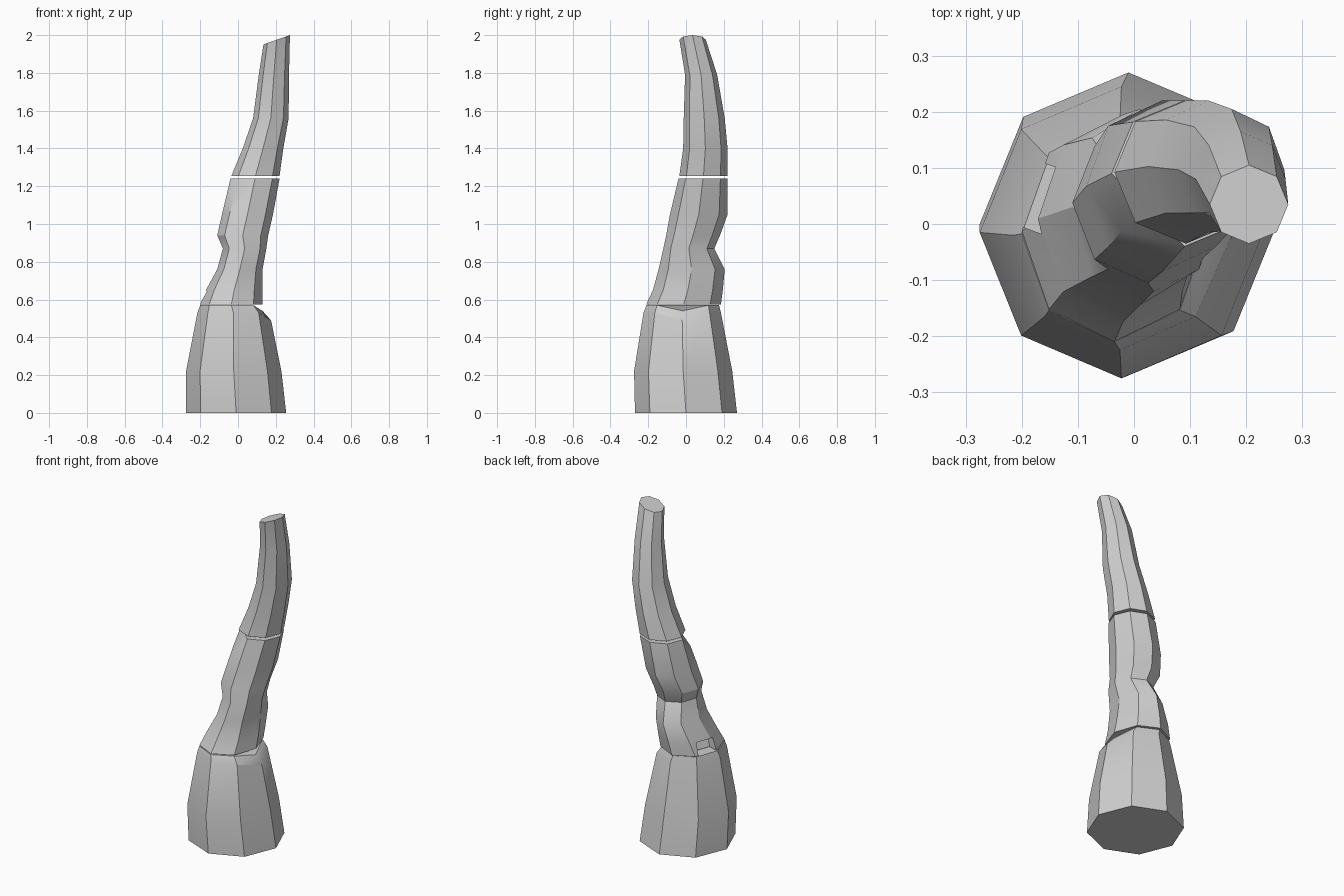
import bpy
import bmesh
from math import cos, sin, radians
from mathutils import Vector

SIDES = 8

old = bpy.data.objects.get("Cube")
if old:
    bpy.data.objects.remove(old, do_unlink=True)

# Single stone colour
stone = bpy.data.materials.new("grey_stone")
stone.use_nodes = True
grey = (0.63, 0.63, 0.63, 1)
stone.diffuse_color = grey
stone.node_tree.nodes["Principled BSDF"].inputs["Base Color"].default_value = grey


def ring_points(z, x_min, x_max, y_min, y_max):
    """Eight-sided ring filling the given extents at height z."""
    centre = Vector(((x_min + x_max) / 2, (y_min + y_max) / 2, z))
    half_x, half_y = (x_max - x_min) / 2, (y_max - y_min) / 2
    angles = [radians(360 * i / SIDES) for i in range(SIDES)]
    return [centre + Vector((half_x * cos(a), half_y * sin(a), 0)) for a in angles]


def make_segment(name, rings, moved=(), chipped_corner=None, top_tilt=0):
    """Loft the rings, shift a few corners, and cap both ends."""
    bm = bmesh.new()
    loops = [[bm.verts.new(p) for p in ring_points(*r)] for r in rings]
    for ring, corner, offset in moved:
        loops[ring][corner].co += Vector(offset)

    # Slope the top cap so its +x side is highest
    high_x = max(v.co.x for v in loops[-1])
    for v in loops[-1]:
        v.co.z -= top_tilt * (high_x - v.co.x)

    for low, high in zip(loops, loops[1:]):
        for i in range(SIDES):
            j = (i + 1) % SIDES
            bm.faces.new((low[i], low[j], high[j], high[i]))
    bm.faces.new(loops[0][::-1])
    cap = bm.faces.new(loops[-1])

    # Fold a broken corner down from the flat cap
    if chipped_corner is not None:
        bmesh.utils.face_split(cap, loops[-1][chipped_corner - 1],
                               loops[-1][chipped_corner + 1])

    bmesh.ops.recalc_face_normals(bm, faces=bm.faces)
    mesh = bpy.data.meshes.new(name)
    bm.to_mesh(mesh)
    bm.free()
    mesh.materials.append(stone)
    obj = bpy.data.objects.new(name, mesh)
    bpy.context.collection.objects.link(obj)
    return obj


def activate(obj):
    bpy.ops.object.select_all(action='DESELECT')
    obj.select_set(True)
    bpy.context.view_layer.objects.active = obj


# Wide base block with one worn corner on its +x side
base = make_segment("base_block", [
    (0, -.275, .255, -.27, .27),
    (.22, -.275, .23, -.275, .245),
    (.53, -.215, .165, -.225, .185),
    (.57, -.2, .13, -.21, .175),
], moved=[(2, 0, (.01, 0, -.04)), (3, 0, (0, 0, -.03))])

# Leaning, weathered middle block
middle = make_segment("middle_block", [
    (.575, -.2, .13, -.21, .185),
    (.65, -.17, .13, -.175, .195),
    (.76, -.11, .13, -.145, .205),
    (.87, -.08, .15, -.12, .15),
    (.94, -.11, .16, -.105, .18),
    (1.05, -.085, .185, -.085, .22),
    (1.24, -.04, .22, -.04, .22),
], moved=[(6, 5, (-.02, -.01, -.08))], chipped_corner=5)

# Tapering tip that curves back over
tip = make_segment("tip_block", [
    (1.255, -.035, .22, -.035, .22),
    (1.4, .025, .24, -.015, .22),
    (1.56, .08, .268, -.012, .205),
    (1.79, .11, .27, -.005, .165),
    (2, .135, .275, -.035, .105),
], top_tilt=.35)

# Small broken hollow low on the middle block
bpy.ops.mesh.primitive_cube_add(size=.12, location=(-.175, .05, .59),
                                rotation=(0, radians(20), radians(-20)))
cutter = bpy.context.object
cutter.name = "hollow_cutter"
cutter.hide_render = True
cutter.data.materials.append(stone)
activate(middle)
cut = middle.modifiers.new("hollow", 'BOOLEAN')
cut.operation = 'DIFFERENCE'
cut.object = cutter
bpy.ops.object.modifier_apply(modifier=cut.name)
bpy.data.objects.remove(cutter, do_unlink=True)

# Soft shading along each block, crisp corners around it
for block in (base, middle, tip):
    activate(block)
    bpy.ops.object.shade_smooth_by_angle(angle=radians(30))
